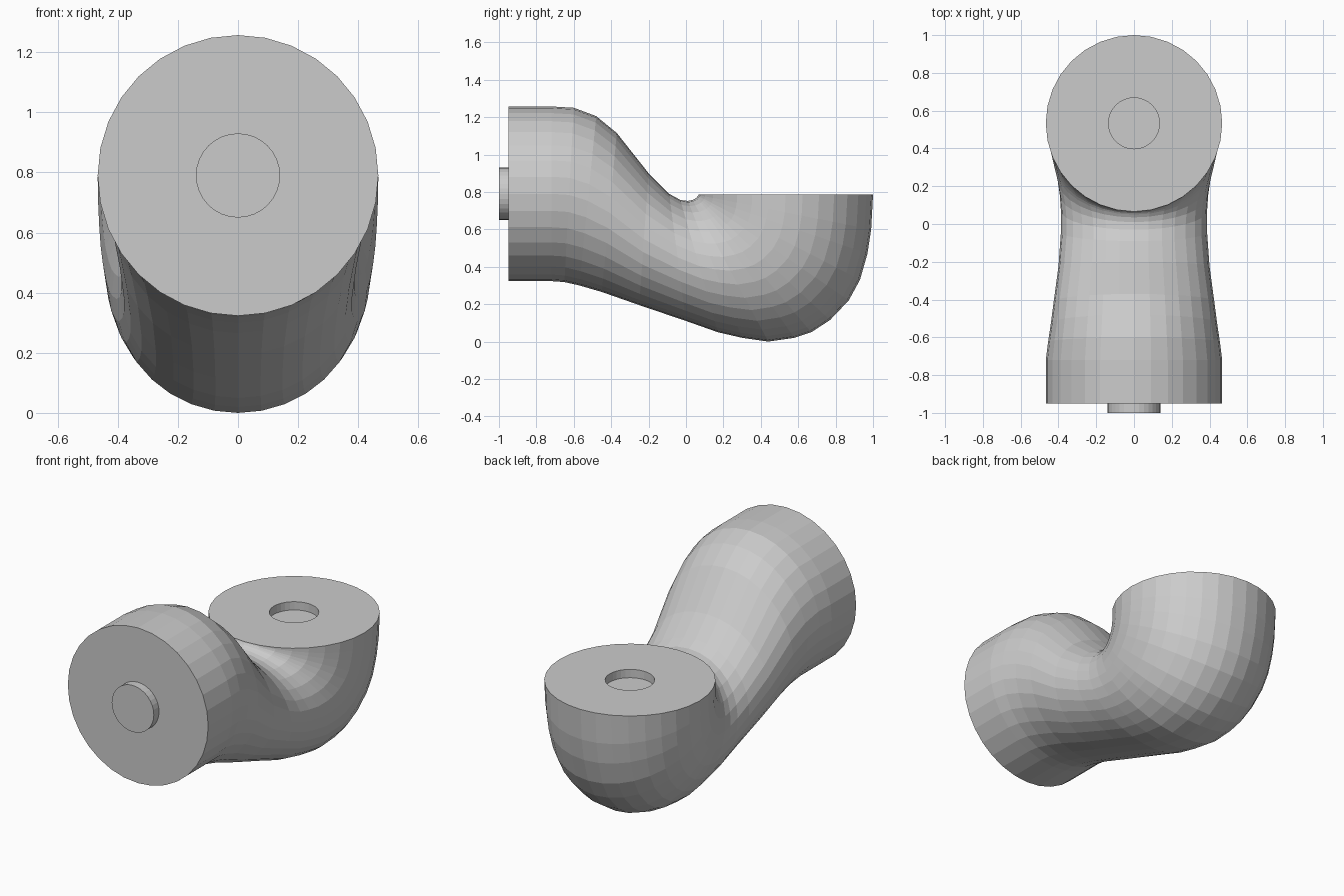
import bpy, bmesh
from math import cos, sin, pi

if "Cube" in bpy.data.objects:
    bpy.data.objects.remove(bpy.data.objects["Cube"])

SIDES = 32


def ring(bm, top, bottom, w):
    """Elliptical ring spanning two side-profile points (y, z), half width w."""
    cy, cz = (top[0] + bottom[0]) / 2, (top[1] + bottom[1]) / 2
    dy, dz = (top[0] - bottom[0]) / 2, (top[1] - bottom[1]) / 2
    verts = []
    for i in range(SIDES):
        a = 2 * pi * i / SIDES
        verts.append(bm.verts.new((w * sin(a), cy + dy * cos(a), cz + dz * cos(a))))
    return verts


def loft(name, sections):
    bm = bmesh.new()
    rings = [ring(bm, (s[0], s[1]), (s[2], s[3]), s[4]) for s in sections]
    for a, b in zip(rings, rings[1:]):
        for i in range(SIDES):
            j = (i + 1) % SIDES
            bm.faces.new((a[i], a[j], b[j], b[i]))
    bm.faces.new(rings[0])
    bm.faces.new(rings[-1])
    bmesh.ops.recalc_face_normals(bm, faces=bm.faces)
    mesh = bpy.data.meshes.new(name)
    bm.to_mesh(mesh)
    bm.free()
    obj = bpy.data.objects.new(name, mesh)
    bpy.context.collection.objects.link(obj)
    return obj


# Elbow body: front collar, sloping neck, fanned bend, cup rim, socket recess
# (upper y, upper z, lower y, lower z, half width)
loft("elbow_body", [
    (-.95, 1.257, -.95, .323, .467),
    (-.72, 1.257, -.72, .323, .467),
    (-.60, 1.25, -.65, .318, .455),
    (-.48, 1.205, -.57, .30, .44),
    (-.37, 1.115, -.45, .265, .425),
    (-.20, .90, -.25, .195, .40),
    (-.09, .79, 0, .11, .387),
    (-.03, .757, .17, .05, .387),
    (.01, .752, .30, .02, .393),
    (.035, .757, .44, 0, .405),
    (.05, .765, .58, .02, .42),
    (.057, .77, .67, .05, .43),
    (.06, .774, .77, .115, .44),
    (.062, .777, .87, .22, .45),
    (.064, .779, .93, .33, .457),
    (.065, .781, .97, .47, .462),
    (.066, .783, .99, .60, .465),
    (.066, .785, 1, .785, .467),
    (.398, .785, .668, .785, .135),
    (.398, .735, .668, .735, .135),
])

# Connector peg on the front collar
loft("connector_peg", [
    (-1, .93, -1, .65, .14),
    (-.94, .93, -.94, .65, .14),
])
